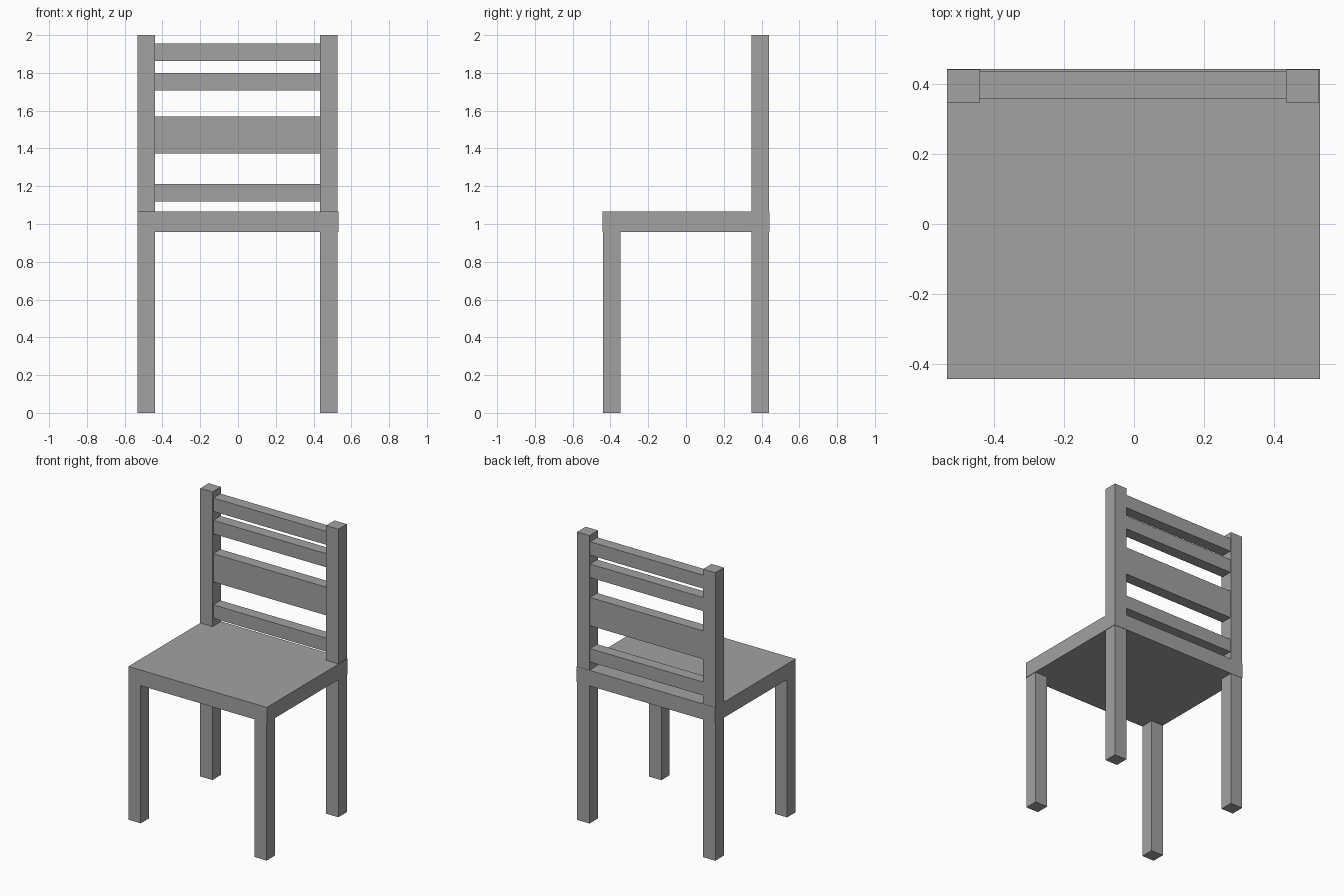
import bpy

cube = bpy.data.objects.get("Cube")
if cube:
    bpy.data.objects.remove(cube, do_unlink=True)

# Single flat grey for the whole chair
grey = bpy.data.materials.new("plain_grey")
grey.use_nodes = True
colour = (0.36, 0.36, 0.36, 1)
grey.diffuse_color = colour
grey.node_tree.nodes["Principled BSDF"].inputs["Base Color"].default_value = colour


def box(name, x, y, z):
    """Box spanning the (low, high) range on each axis."""
    spans = (x, y, z)
    bpy.ops.mesh.primitive_cube_add(size=1, location=[(a + b) / 2 for a, b in spans])
    obj = bpy.context.object
    obj.name = name
    obj.scale = [b - a for a, b in spans]
    bpy.ops.object.transform_apply(location=False, rotation=False, scale=True)
    obj.data.materials.append(grey)
    return obj


SEAT_BOTTOM, SEAT_TOP = 0.957, 1.065
LEFT, RIGHT = (0.433, 0.528), (-0.533, -0.439)
FRONT, BACK = (-0.44, -0.348), (0.347, 0.44)

# Seat slab, slightly proud of the legs
box("seat", (-0.533, 0.531), (-0.442, 0.442), (SEAT_BOTTOM, SEAT_TOP))

# Short front legs, and rear legs that run up into the back posts
for side, x in (("left", LEFT), ("right", RIGHT)):
    box(f"front_leg_{side}", x, FRONT, (0, SEAT_BOTTOM))
    box(f"back_post_{side}", x, BACK, (0, 2))

# Horizontal slats between the posts
slats = {
    "lower_slat": (1.12, 1.213),
    "wide_slat": (1.372, 1.568),
    "upper_slat": (1.706, 1.80),
    "top_slat": (1.862, 1.955),
}
for name, z in slats.items():
    box(name, (RIGHT[1], LEFT[0]), (0.356, 0.435), z)
